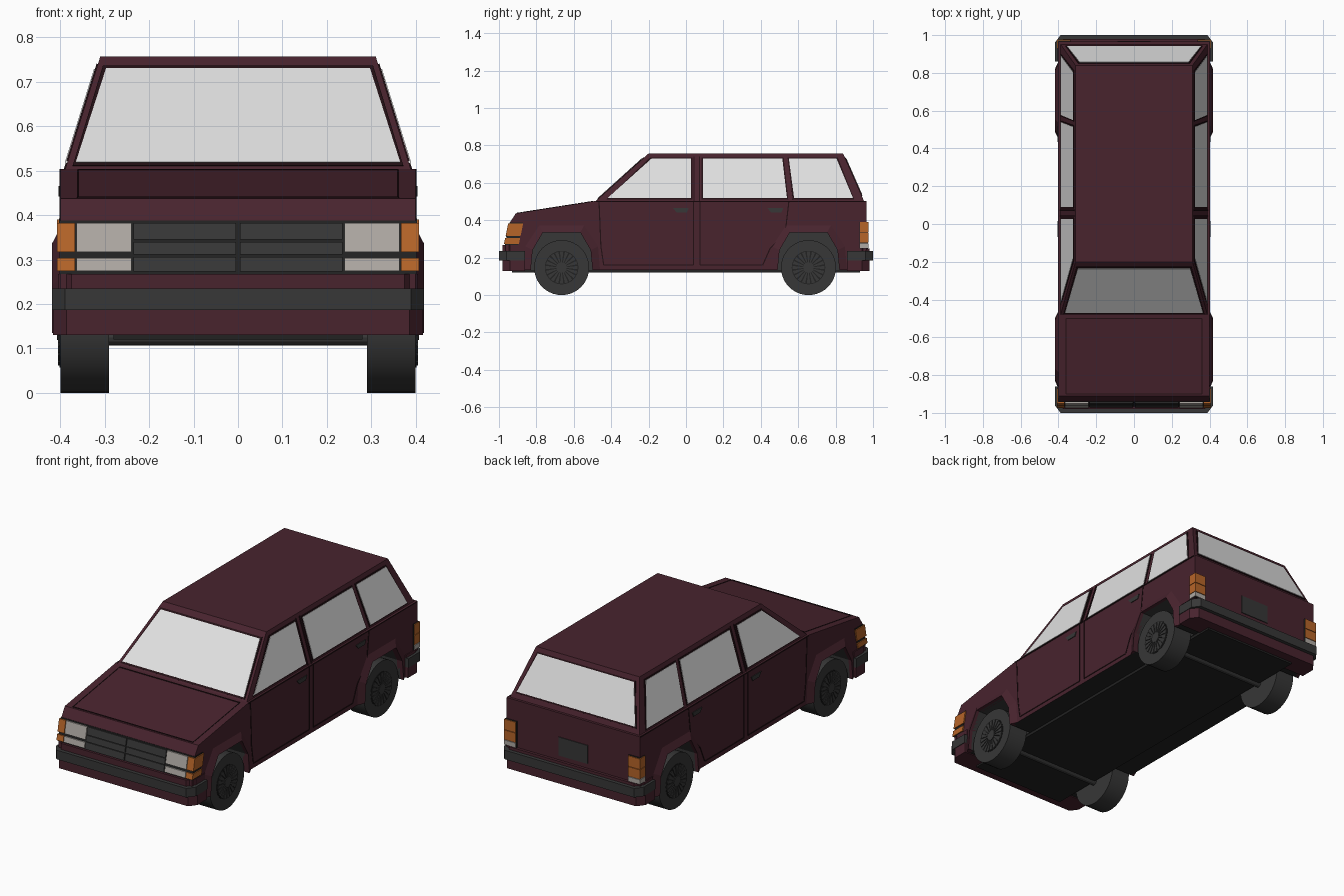
import bpy, bmesh, math
from mathutils import Vector, Matrix

if "Cube" in bpy.data.objects:
    bpy.data.objects.remove(bpy.data.objects["Cube"])


def material(name, r, g, b):
    m = bpy.data.materials.new(name)
    m.use_nodes = True
    m.diffuse_color = (r, g, b, 1)
    m.node_tree.nodes["Principled BSDF"].inputs["Base Color"].default_value = (r, g, b, 1)
    return m


MAROON = material("maroon paint", .065, .017, .027)
SEAM = material("seam shadow", .016, .005, .007)
GLASS = material("pale glass", .75, .75, .75)
TRIM = material("dark grey trim", .038, .038, .038)
BLACK = material("black underside", .016, .016, .016)
AMBER = material("amber lens", .47, .13, .022)
LAMP = material("lamp lens", .43, .40, .37)


def finish(name, bm, *mats):
    bmesh.ops.recalc_face_normals(bm, faces=bm.faces)
    me = bpy.data.meshes.new(name)
    bm.to_mesh(me)
    bm.free()
    ob = bpy.data.objects.new(name, me)
    bpy.context.collection.objects.link(ob)
    for m in mats:
        me.materials.append(m)
    return ob


def slab(bm, pts, vec):
    """Solid polygon swept along a vector."""
    vec = Vector(vec)
    a = [bm.verts.new(p) for p in pts]
    b = [bm.verts.new(Vector(p) + vec) for p in pts]
    bm.faces.new(a)
    bm.faces.new(b[::-1])
    for i in range(len(a)):
        j = (i + 1) % len(a)
        bm.faces.new((a[i], a[j], b[j], b[i]))


def prism(bm, yz, x0, x1, both=False):
    """Side profile swept across x, optionally on both sides."""
    for s in (1, -1) if both else (1,):
        slab(bm, [(s * x0, y, z) for y, z in yz], (s * (x1 - x0), 0, 0))


def box(bm, x0, x1, y0, y1, z0, z1, both=False):
    prism(bm, [(y0, z0), (y1, z0), (y1, z1), (y0, z1)], x0, x1, both)


def cylinder(bm, x, y, z, r, length, n=32):
    m = Matrix.Translation((x, y, z)) @ Matrix.Rotation(math.pi / 2, 4, 'Y')
    bmesh.ops.create_cone(bm, cap_ends=True, segments=n, radius1=r, radius2=r, depth=length, matrix=m)


AXLES = (-.665, .655)
HALF, SILL, BELT, ROOF = .40, .135, .504, .757


def arch(yc, pts):
    return [(yc - y, z) for y, z in pts] + [(yc + y, z) for y, z in pts[::-1]]


INNER = [(.165, SILL), (.155, .24), (.1, .335)]
OUTER = [(.205, SILL), (.195, .26), (.12, .372)]

# Lower body: solid core plus side sections notched for the wheels
upper = [(.95, SILL), (.965, .25), (.965, BELT), (-.48, BELT), (-.91, .437),
         (-.94, .39), (-.965, .27), (-.965, .2), (-.94, SILL)]
notched = arch(AXLES[0], INNER) + arch(AXLES[1], INNER) + upper
bm = bmesh.new()
prism(bm, upper, -.28, .28)
prism(bm, notched, .28, HALF, True)
body = finish("lower_body", bm, MAROON, TRIM, BLACK)
for f in body.data.polygons:
    c, n = f.center, f.normal
    in_arch = any(abs(c.y - a) < .17 for a in AXLES) and c.z < .34
    if n.z < -.9 and c.z < .14:
        f.material_index = 2
    elif in_arch and abs(n.x) < .1 and abs(c.x) > .28:
        f.material_index = 1

# Wheel wells and arch flares
bm = bmesh.new()
for a in AXLES:
    prism(bm, arch(a, INNER), .27, .284, True)
finish("wheel_wells", bm, TRIM)
bm = bmesh.new()
for a in AXLES:
    i, o = arch(a, INNER), arch(a, OUTER)
    for s in (1, -1):
        rows = [[bm.verts.new((s * x, y, z)) for y, z in loop]
                for loop, x in ((o, HALF), (i, .419), (i, .385), (o, .385))]
        for k in range(4):
            p, q = rows[k], rows[(k + 1) % 4]
            for j in range(len(p) - 1):
                bm.faces.new((p[j], p[j + 1], q[j + 1], q[j]))
        for e in (0, -1):
            bm.faces.new([r[e] for r in rows])
finish("arch_flares", bm, MAROON)

# Cabin: tapered box above the belt line
X0, X1 = .39, .31
bm = bmesh.new()
base = [bm.verts.new(p) for p in ((-X0, -.485, .5), (X0, -.485, .5), (X0, .953, .5), (-X0, .953, .5))]
top = [bm.verts.new(p) for p in ((-X1, -.2, ROOF), (X1, -.2, ROOF), (X1, .84, ROOF), (-X1, .84, ROOF))]
bm.faces.new(base)
bm.faces.new(top)
for k in range(4):
    j = (k + 1) % 4
    bm.faces.new((base[k], base[j], top[j], top[k]))
finish("cabin", bm, MAROON)


def lean(z, low, high):
    return low + (high - low) * (z - .5) / (ROOF - .5)


def grow(pts, d):
    cy = sum(p[0] for p in pts) / len(pts)
    cz = sum(p[1] for p in pts) / len(pts)
    return [(y + math.copysign(d, y - cy), z + math.copysign(d, z - cz)) for y, z in pts]


# Windows with dark seals
LO, HI = .517, .728
sides = [[(-.42, LO), (.027, LO), (.027, HI), (-.185, HI)],
         [(.09, LO), (.54, LO), (.515, HI), (.09, HI)],
         [(.578, LO), (.893, LO), (.805, HI), (.55, HI)]]
ends = [("windshield", [(-.365, LO), (.365, LO), (.297, HI), (-.297, HI)], -.485, -.2, -1),
        ("rear_window", [(-.355, .535), (.355, .535), (.288, HI), (-.288, HI)], .953, .84, 1)]
for label, mat, d, t in (("seals", SEAM, .007, .003), ("glass", GLASS, 0, .005)):
    bm = bmesh.new()
    for w in sides:
        for s in (1, -1):
            slab(bm, [(s * lean(z, X0, X1), y, z) for y, z in grow(w, d)], (s * t, 0, t * .3))
    finish("side_window_" + label, bm, mat)
    for name, w, y0, y1, s in ends:
        bm = bmesh.new()
        slab(bm, [(x, lean(z, y0, y1), z) for x, z in grow(w, d)], (0, s * t, t * .6))
        finish(name + "_" + label, bm, mat)

# Door seams on both sides
doors = [[(-.465, .5), (-.455, .26), (-.44, .16), (.04, .16), (.04, .5)],
         [(.075, .5), (.075, .16), (.41, .16), (.45, .25), (.53, .33), (.55, .5)],
         [(-.48, BELT - .003), (.96, BELT - .003)]]
bm = bmesh.new()
for path in doors:
    for p, q in zip(path, path[1:]):
        a, b = Vector(p), Vector(q)
        n = (b - a).orthogonal().normalized() * .003
        prism(bm, [a + n, b + n, b - n, a - n], HALF - .004, HALF + .002, True)
finish("door_seams", bm, SEAM)

# Pillar seams
bm = bmesh.new()
for y in (.043, .073):
    for s in (1, -1):
        slab(bm, [(s * lean(z, X0, X1), y + d, z) for d, z in
                  ((-.003, .5), (.003, .5), (.003, .74), (-.003, .74))], (s * .003, 0, .001))
finish("pillar_seams", bm, SEAM)

# Hood seams
hood = [(-.9, .4386), (-.5, .501)]
bm = bmesh.new()
prism(bm, hood + [(y, z + .002) for y, z in hood[::-1]], .358, .362, True)
for y, z in hood:
    prism(bm, [(y - .003, z), (y + .003, z), (y + .003, z + .003), (y - .003, z + .003)], -.36, .36)
finish("hood_seams", bm, SEAM)

# Door handles
bm = bmesh.new()
for y in (-.07, .435):
    prism(bm, [(y, .465), (y + .085, .465), (y + .075, .442), (y + .02, .442)], HALF - .005, HALF + .004, True)
finish("door_handles", bm, TRIM)


# Nose: slanted grille and lamps
def nose(bm, x0, x1, z0, z1, out, depth=.02, both=False):
    f = [(-.94 - .025 * (.39 - z) / .12 - out, z) for z in (z0, z1)]
    prism(bm, f + [(y + depth, z) for y, z in f[::-1]], x0, x1, both)


bm = bmesh.new()
nose(bm, -.402, .402, .268, .388, .002, .07)
finish("nose_panel", bm, BLACK)
bm = bmesh.new()
for z0, z1 in ((.273, .306), (.311, .340), (.345, .382)):
    nose(bm, .004, .235, z0, z1, .007, both=True)
finish("grille_slats", bm, TRIM)
bm = bmesh.new()
for z0, z1 in ((.274, .304), (.317, .382)):
    nose(bm, .24, .364, z0, z1, .009, both=True)
finish("headlights", bm, LAMP)
bm = bmesh.new()
for z0, z1 in ((.274, .304), (.317, .382)):
    nose(bm, .367, .407, z0, z1, .009, .08, True)
finish("front_indicators", bm, AMBER)

# Rear lamps, reversing lamps and plate recess
bm = bmesh.new()
box(bm, .335, .403, .928, .972, .25, .392, True)
finish("rear_lamp_housings", bm, BLACK)
bm = bmesh.new()
for z0, z1 in ((.28, .331), (.334, .39)):
    box(bm, .337, .407, .93, .977, z0, z1, True)
finish("rear_lamps", bm, AMBER)
bm = bmesh.new()
box(bm, .337, .407, .93, .977, .252, .277, True)
finish("reversing_lamps", bm, LAMP)
bm = bmesh.new()
box(bm, -.087, .087, .96, .969, .275, .375)
finish("number_plate_panel", bm, TRIM)

# Bumpers: chamfered plan stacked in three bands
for name, s in (("front", -1), ("rear", 1)):
    for band, w, y, z0, z1, mat in (("lower", .416, .98, .13, .186, MAROON), ("strip", .419, 1, .186, .235, TRIM),
                                    ("upper", .405, .98, .235, .268 if s < 0 else .25, MAROON)):
        bm = bmesh.new()
        plan = [(-w, .86), (-w, y - .04), (-w + .03, y), (w - .03, y), (w, y - .04), (w, .86)]
        slab(bm, [(x, s * v, z0) for x, v in plan], (0, 0, z1 - z0))
        finish(f"{name}_bumper_{band}", bm, mat)

# Underside and axles
bm = bmesh.new()
box(bm, -.28, .28, -.93, .93, .12, .14)
finish("floor_pan", bm, BLACK)
bm = bmesh.new()
for a in AXLES:
    cylinder(bm, 0, a, .125, .018, .6, 12)
finish("axles", bm, TRIM)

# Wheels: tyre, dark rim and radial spokes
R = .147
for end, a in zip(("front", "rear"), AXLES):
    for side, s in (("left", 1), ("right", -1)):
        bm = bmesh.new()
        cylinder(bm, s * .345, a, R, R, .11, 40)
        tyre = finish(f"{end}_{side}_tyre", bm, TRIM)
        bpy.context.view_layer.objects.active = tyre
        tyre.select_set(True)
        bpy.ops.object.shade_smooth_by_angle()
        tyre.select_set(False)
        bm = bmesh.new()
        cylinder(bm, s * .398, a, R, .09, .008)
        finish(f"{end}_{side}_rim", bm, BLACK)
        bm = bmesh.new()
        cylinder(bm, s * .4, a, R, .028, .014, 16)
        for k in range(20):
            t = k * math.tau / 20
            u, v = Vector((math.cos(t), math.sin(t))), Vector((-math.sin(t), math.cos(t)))
            o = Vector((a, R))
            prism(bm, [o + u * .025 - v * .002, o + u * .085 - v * .009,
                       o + u * .085 + v * .009, o + u * .025 + v * .002], s * .4, s * .405)
        finish(f"{end}_{side}_spokes", bm, TRIM)
